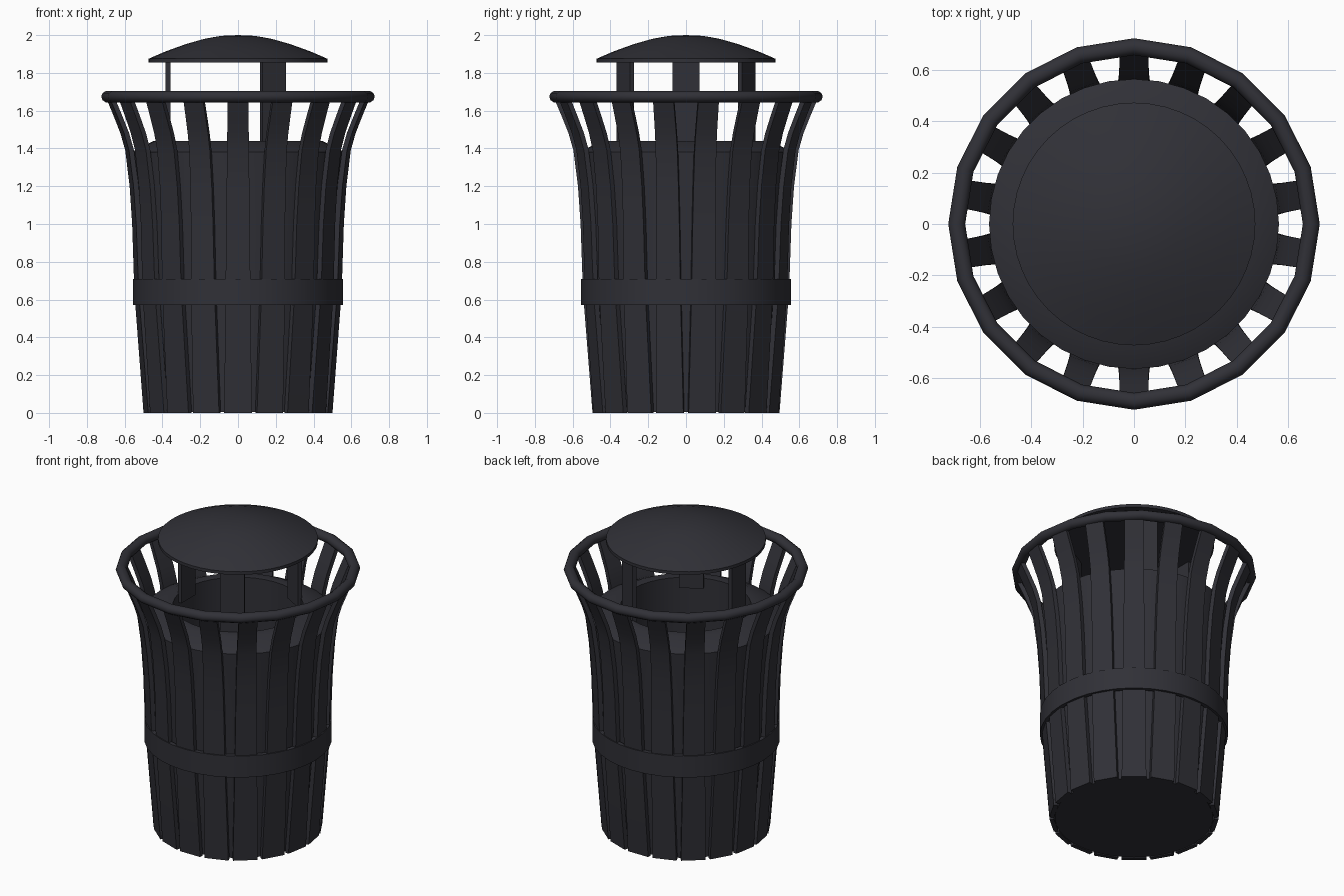
import bpy, bmesh, math
from mathutils import Vector

if "Cube" in bpy.data.objects:
    bpy.data.objects.remove(bpy.data.objects["Cube"])

metal = bpy.data.materials.new("charcoal_metal")
metal.diffuse_color = (0.03, 0.03, 0.038, 1)
metal.use_nodes = True
metal.node_tree.nodes["Principled BSDF"].inputs["Base Color"].default_value = metal.diffuse_color


def finish(name, bm, smooth=None):
    bmesh.ops.remove_doubles(bm, verts=bm.verts, dist=1e-5)
    bmesh.ops.recalc_face_normals(bm, faces=bm.faces)
    me = bpy.data.meshes.new(name)
    bm.to_mesh(me)
    bm.free()
    ob = bpy.data.objects.new(name, me)
    bpy.context.collection.objects.link(ob)
    me.materials.append(metal)
    if smooth:
        bpy.ops.object.select_all(action='DESELECT')
        ob.select_set(True)
        bpy.context.view_layer.objects.active = ob
        bpy.ops.object.shade_smooth_by_angle(angle=math.radians(smooth))
    return ob


def lathe(name, profile, steps, closed=False, smooth=30):
    # revolve (radius, z) points around z
    bm = bmesh.new()
    vs = [bm.verts.new((r, 0, z)) for r, z in profile]
    es = [bm.edges.new(p) for p in zip(vs, vs[1:])]
    if closed:
        es.append(bm.edges.new((vs[-1], vs[0])))
    bmesh.ops.spin(bm, geom=vs + es, cent=(0, 0, 0), axis=(0, 0, 1),
                   angle=2 * math.pi, steps=steps, use_merge=True)
    return finish(name, bm, smooth)


# inner bin with sloped shoulder and round opening
lathe("inner_bin", [(0, 0.004), (0.468, 0.004), (0.514, 0.57), (0.535, 1.0),
                    (0.565, 1.38), (0.445, 1.44), (0.385, 1.44),
                    (0.385, 1.38), (0.385, 0.05), (0, 0.05)], 36)

# flared slats
slat_profile = [(0.495, 0), (0.54, 0.57), (0.548, 0.71), (0.558, 1.0),
                (0.572, 1.2), (0.596, 1.39), (0.622, 1.48),
                (0.658, 1.57), (0.698, 1.665)]
for i in range(18):
    a = math.radians(90 + 20 * i)
    out = Vector((math.cos(a), math.sin(a), 0))
    side = Vector((-math.sin(a), math.cos(a), 0))
    bm = bmesh.new()
    rings = []
    for r, z in slat_profile:
        w = 0.073 - 0.018 * z / 1.665
        rings.append([bm.verts.new(out * (r - d) + side * s * w + Vector((0, 0, z)))
                      for d, s in ((0, -1), (0, 1), (0.027, 1), (0.027, -1))])
    for lo, hi in zip(rings, rings[1:]):
        for k in range(4):
            n = (k + 1) % 4
            bm.faces.new((lo[k], lo[n], hi[n], hi[k]))
    bm.faces.new(rings[0])
    bm.faces.new(rings[-1])
    finish(f"slat_{i + 1}", bm, 30)

# band around the middle
lathe("middle_band", [(0.557, 0.57), (0.557, 0.71), (0.53, 0.71), (0.53, 0.57)],
      36, closed=True)

# tubular rim
tube = [(0.691 + 0.033 * math.cos(t * math.pi / 5), 1.674 + 0.031 * math.sin(t * math.pi / 5))
        for t in range(10)]
lathe("top_rim", tube, 20, closed=True, smooth=45)

# rain cap
lathe("rain_cap", [(0, 1.855), (0.473, 1.855), (0.473, 1.875), (0.38, 1.915),
                   (0.28, 1.951), (0.18, 1.98), (0.09, 1.996), (0, 2.0)], 48)

# three flat posts carrying the cap
for i in range(3):
    a = math.radians(60 + 120 * i)
    bm = bmesh.new()
    bmesh.ops.create_cube(bm, size=1)
    for v in bm.verts:
        x, y, z = v.co.x * 0.025 + 0.371, v.co.y * 0.145, v.co.z * 0.48 + 1.62
        v.co = (x * math.cos(a) - y * math.sin(a), x * math.sin(a) + y * math.cos(a), z)
    finish(f"cap_post_{i + 1}", bm)
